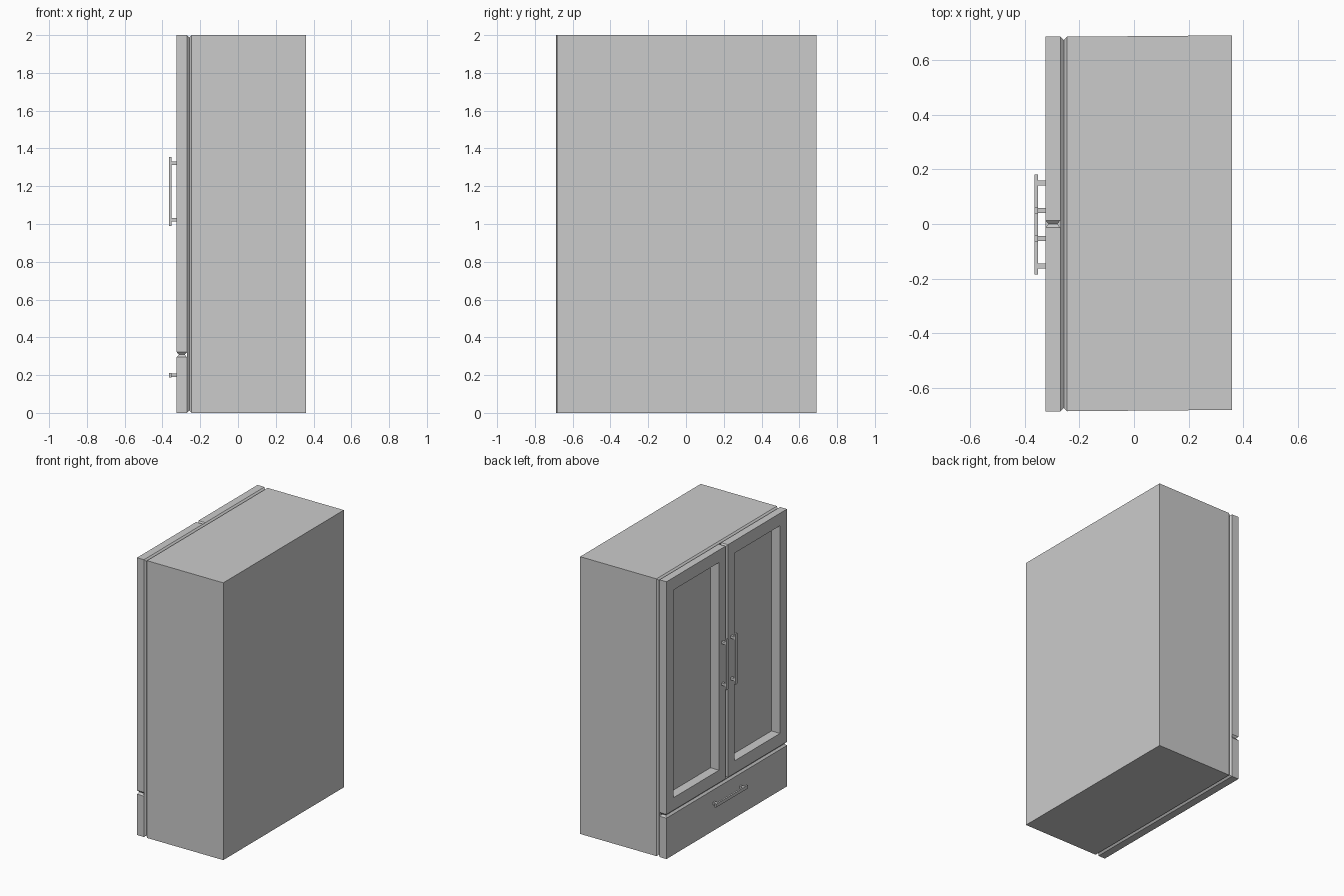
import bpy
import bmesh
from mathutils import Vector

if "Cube" in bpy.data.objects:
    bpy.data.objects.remove(bpy.data.objects["Cube"])

grey = bpy.data.materials.new("light_grey")
grey.use_nodes = True
grey.diffuse_color = (0.6, 0.6, 0.6, 1)
grey.node_tree.nodes["Principled BSDF"].inputs["Base Color"].default_value = (0.6, 0.6, 0.6, 1)

# Main depths along x, and the half width along y
FRONT, DOOR_BACK, VALLEY, BODY_FRONT, BACK = -0.325, -0.27, -0.2575, -0.245, 0.36
W, GAP, INSET = 0.687, 0.013, 0.012
RAIL_LOW, RAIL_HIGH, TOP = 0.295, 0.322, 2.0


def block(name, lo, hi, axis=None, end=1, inset=0.0, shear=0.0):
    """Box between two corners; one end along axis may be narrowed."""
    bm = bmesh.new()
    bmesh.ops.create_cube(bm, size=2)
    lo, hi = Vector(lo), Vector(hi)
    mid, half = (lo + hi) / 2, (hi - lo) / 2
    for v in bm.verts:
        sign = v.co.copy()
        for i in range(3):
            h = half[i]
            if axis is not None and i != axis and sign[axis] * end > 0:
                h -= inset
            v.co[i] = mid[i] + sign[i] * h
        if sign.x > 0:
            v.co.y += shear
    mesh = bpy.data.meshes.new(name)
    bm.to_mesh(mesh)
    bm.free()
    obj = bpy.data.objects.new(name, mesh)
    bpy.context.collection.objects.link(obj)
    mesh.materials.append(grey)
    return obj


def cut(obj, cutter):
    mod = obj.modifiers.new("opening", "BOOLEAN")
    mod.operation = "DIFFERENCE"
    mod.solver = "EXACT"
    mod.object = cutter
    bpy.context.view_layer.objects.active = obj
    bpy.ops.object.modifier_apply(modifier=mod.name)


# Cabinet with a sloped front edge
block("cabinet", (BODY_FRONT, -W, 0), (BACK, W, TOP), shear=0.005)
block("cabinet_front_edge", (VALLEY, -W, 0), (BODY_FRONT, W, TOP), 0, -1, INSET)

# Sloped backing behind the doors and drawer
backing = block("door_backing", (DOOR_BACK, -W, 0), (VALLEY, W, TOP), 0, 1, INSET)

# Doors with deep window openings, and the sloped edges between them
for side, s in (("left", 1), ("right", -1)):
    def span(a, b):
        return sorted((s * a, s * b))
    y0, y1 = span(GAP, W)
    door = block(side + "_door", (FRONT, y0, RAIL_HIGH), (DOOR_BACK, y1, TOP))
    y0, y1 = span(GAP + 0.075, W - 0.08)
    cutter = block("window_cutter", (-0.4, y0, RAIL_HIGH + 0.09), (-0.25, y1, TOP - 0.09))
    cutter.hide_render = True
    cut(door, cutter)
    cut(backing, cutter)
    bpy.data.objects.remove(cutter)
    y0, y1 = span(0, GAP)
    block(side + "_door_inner_edge", (FRONT, y0, RAIL_HIGH), (DOOR_BACK, y1, TOP), 1, -s, INSET)

# Drawer, and the sloped edges between it and the doors
rail = (RAIL_LOW + RAIL_HIGH) / 2
block("drawer", (FRONT, -W, 0), (DOOR_BACK, W, RAIL_LOW))
block("drawer_top_edge", (FRONT, -W, RAIL_LOW), (DOOR_BACK, W, rail), 2, 1, INSET)
block("door_bottom_edge", (FRONT, -W, rail), (DOOR_BACK, W, RAIL_HIGH), 2, -1, INSET)


def handle(name, y, z, half, reach, upright):
    """Flat bar carried on two square posts."""
    long, wide = half, 0.012
    dy, dz = (wide, long) if upright else (long, wide)
    block(name + "_bar", (-0.365, y - dy, z - dz), (-0.353, y + dy, z + dz))
    for k in (-1, 1):
        py, pz = (y, z + k * reach) if upright else (y + k * reach, z)
        block(name + "_post", (-0.355, py - 0.009, pz - 0.009), (FRONT + 0.002, py + 0.009, pz + 0.009))


handle("left_door_handle", 0.05, 1.172, 0.183, 0.15, True)
handle("right_door_handle", -0.053, 1.172, 0.183, 0.15, True)
handle("drawer_handle", -0.002, 0.2, 0.183, 0.152, False)
